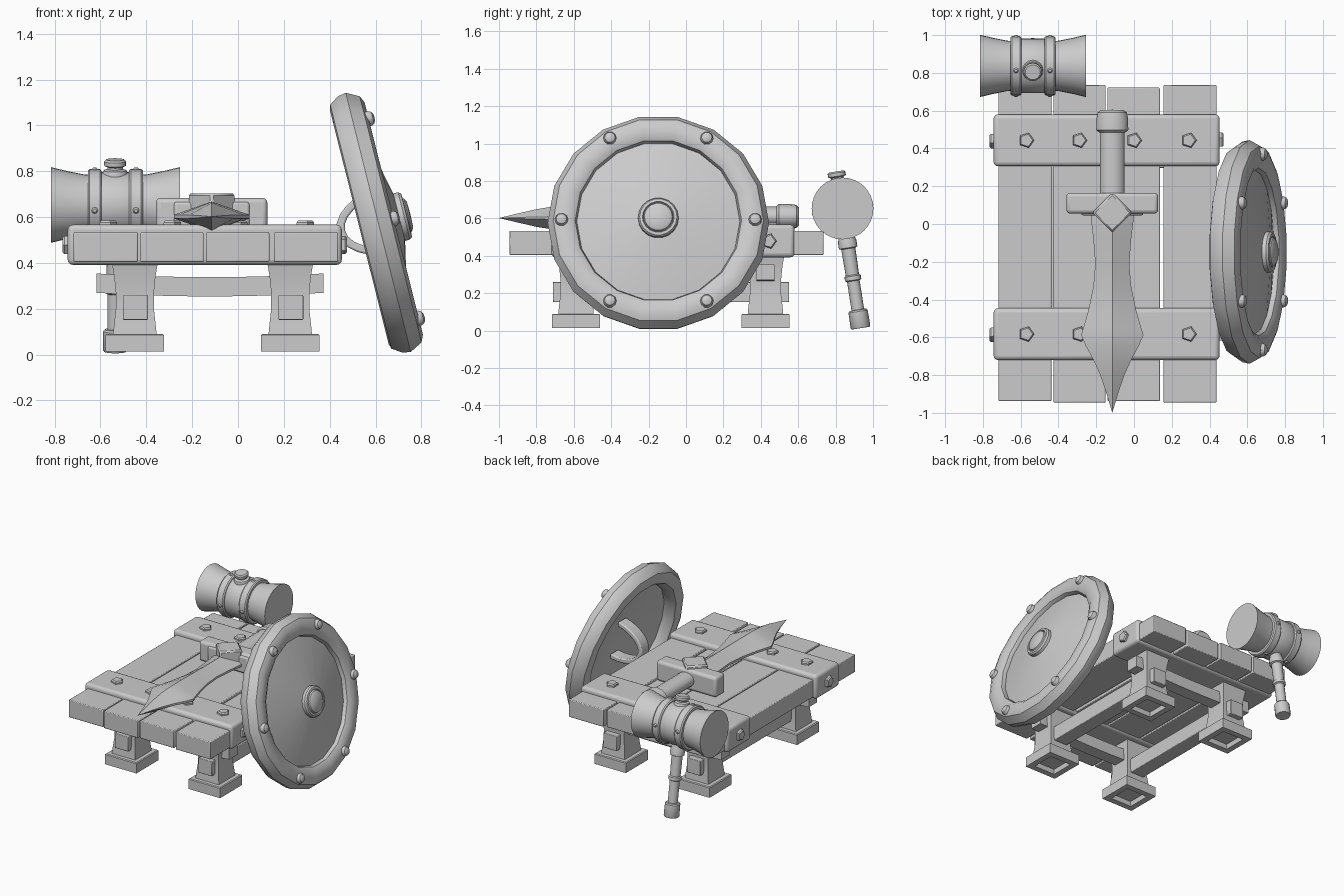
import bpy, bmesh
from math import sin, cos, pi, radians
from mathutils import Matrix, Vector

if "Cube" in bpy.data.objects:
    bpy.data.objects.remove(bpy.data.objects["Cube"])


def finish(name, bm, mat=None, bevel=0, smooth=35, segs=2):
    bmesh.ops.remove_doubles(bm, verts=bm.verts, dist=1e-5)
    bmesh.ops.recalc_face_normals(bm, faces=bm.faces)
    me = bpy.data.meshes.new(name)
    bm.to_mesh(me)
    bm.free()
    ob = bpy.data.objects.new(name, me)
    bpy.context.collection.objects.link(ob)
    if mat:
        ob.matrix_world = mat
    if bevel:
        m = ob.modifiers.new("bevel", 'BEVEL')
        m.width, m.segments = bevel, segs
    bpy.ops.object.select_all(action='DESELECT')
    ob.select_set(True)
    bpy.context.view_layer.objects.active = ob
    if smooth:
        bpy.ops.object.shade_smooth_by_angle(angle=radians(smooth))
    return ob


def loft(name, rings, caps=True, closed=False, **kw):
    bm = bmesh.new()
    vs = [[bm.verts.new(p) for p in r] for r in rings]
    n = len(vs[0])
    pairs = list(zip(vs, vs[1:])) + ([(vs[-1], vs[0])] if closed else [])
    for a, b in pairs:
        for i in range(n):
            bm.faces.new((a[i], a[(i + 1) % n], b[(i + 1) % n], b[i]))
    if caps and not closed:
        bm.faces.new(vs[0])
        bm.faces.new(vs[-1])
    return finish(name, bm, **kw)


def lathe(name, profile, n, mat, closed=False, smooth=35):
    # profile of (radius, height) spun about local z
    rings = [[(max(r, 1e-4) * cos(2 * pi * i / n), max(r, 1e-4) * sin(2 * pi * i / n), z)
              for i in range(n)] for r, z in profile]
    return loft(name, rings, closed=closed, mat=mat, smooth=smooth)


def box(name, x, y, z, bevel=0.008, mat=None, segs=2):
    ring = lambda h: [(x[0], y[0], h), (x[1], y[0], h), (x[1], y[1], h), (x[0], y[1], h)]
    return loft(name, [ring(z[0]), ring(z[1])], bevel=bevel, mat=mat, segs=segs)


def frame(origin, direction):
    q = Vector(direction).to_track_quat('Z', 'Y')
    return Matrix.Translation(origin) @ q.to_matrix().to_4x4()


# table planks
for i, (x0, x1, y0, y1) in enumerate([(-.717, -.437, -.937, .735), (-.426, -.15, -.945, .735),
                                      (-.14, .137, -.937, .722), (.156, .437, -.945, .735)]):
    box(f"plank_{i}", (x0, x1), (y0, y1), (.405, .533), .005)

LEG_X, LEG_Y = (-.45, .228), (-.588, .425)

# straps round the planks with five-sided bolts
for j, yc in enumerate((-.583, .443)):
    box(f"strap_{j}", (-.743, .453), (yc - .137, yc + .137), (.392, .567), .022, segs=3)
    for i, x in enumerate((-.57, -.29, .0, .29)):
        lathe(f"top_bolt_{j}_{i}", [(.042, .55), (.042, .577), (.034, .586)], 5,
              Matrix.Translation((x, yc, 0)), smooth=0)
    for s, x in ((-1, -.743), (1, .453)):
        lathe(f"side_bolt_{j}_{s}", [(.042, -.02), (.042, .014), (.034, .022)], 5,
              frame((x, yc, .478), (s, 0, 0)), smooth=0)

# legs, hollow feet and tenons
for i, x in enumerate(LEG_X):
    for j, y in enumerate(LEG_Y):
        sq = lambda h, z: [(x - h, y - h, z), (x + h, y - h, z), (x + h, y + h, z), (x - h, y + h, z)]
        loft(f"leg_{i}_{j}", [sq(h, z) for h, z in
                              ((.098, .05), (.092, .12), (.083, .2), (.083, .27), (.09, .34), (.1, .4))])
        loft(f"foot_{i}_{j}", [sq(h, z) for h, z in
                               ((.085, .014), (.128, .014), (.128, .085), (.122, .09), (.08, .09))], closed=True)
    # side stretcher running front to back
    box(f"side_stretcher_{i}", (x - .052, x + .057), (-.712, .552), (.152, .26), .004)

# sagging cross stretchers
for j, y in enumerate(LEG_Y):
    rings = []
    for k in range(9):
        t = k / 4 - 1
        z = .296 + .016 * t * t
        rings.append([(-.122 + .495 * t, y + a * .047, z + b * .042)
                      for a, b in ((-1, -1), (1, -1), (1, 1), (-1, 1))])
    loft(f"cross_stretcher_{j}", rings)

# sword blade: ridged cross-section along y
SX, SZ = -.115, .602
blade = [(.1, .118, .064), (.02, .112, .064), (-.08, .1, .064), (-.21, .09, .064), (-.33, .1, .065),
         (-.45, .125, .066), (-.54, .15, .066), (-.587, .165, .066), (-.64, .143, .065),
         (-.72, .1, .06), (-.8, .064, .047), (-.9, .03, .024), (-.997, .001, .001)]
loft("sword_blade", [[(SX + a * w, y, SZ + b * h) for a, b in
                      ((-1, -.12), (0, -1), (1, -.12), (1, .12), (0, 1), (-1, .12))] for y, w, h in blade],
     smooth=25)
box("sword_guard", (SX - .243, SX + .243), (.055, .165), (.535, .683), .02, segs=3)
box("sword_guard_front", (SX - .165, SX + .165), (.045, .12), (.545, .667), .012)
box("sword_gem", (-.075, .075), (-.075, .075), (-.1, 0), .01,
    Matrix.Translation((SX, .06, .704)) @ Matrix.Rotation(pi / 4, 4, 'Z'), segs=1)
flat = Matrix.Translation((SX, 0, SZ + .008)) @ Matrix.Rotation(-pi / 2, 4, 'X') @ Matrix.Diagonal((1, .8, 1, 1))
lathe("sword_grip", [(.066, .13), (.066, .51)], 16, flat)
lathe("sword_pommel", [(.07, .485), (.085, .497), (.083, .56), (.077, .59), (.06, .603), (0, .605)], 16, flat)

# hammer head
HC = Vector((-.535, .837, .653))
head = frame(HC, (1, 0, 0))
lathe("hammer_head", [(0, -.281), (.165, -.281), (.148, -.21), (.134, -.14), (.13, -.1), (.144, -.07), (.144, .07),
                      (.13, .1), (.134, .14), (.148, .21), (.165, .281), (0, .281)], 32, head, smooth=30)
tilt = Vector((0, -.154, .988))
for s in (-1, 1):
    a, b = sorted((s * .06, s * .12))
    lathe(f"hammer_band_{s}", [(.12, a), (.15, a), (.157, a + .008), (.157, b - .008), (.15, b), (.12, b)],
          32, head, closed=True)
    for k in range(4):
        d = Matrix.Rotation(k * pi / 2, 3, 'X') @ tilt
        lathe(f"band_rivet_{s}_{k}", [(.014, .14), (.014, .158), (.008, .165), (0, .166)], 8,
              frame(HC + Vector((s * .09, 0, 0)), d))
# hammer handle with end cap, grip ring and top knob
lathe("hammer_handle", [(0, 0), (.048, 0), (.053, .008), (.052, .09), (.046, .098), (.034, .1), (.034, .255),
                        (.044, .26), (.044, .282), (.036, .288), (.038, .43), (.05, .435), (.05, .47), (.04, .5),
                        (.04, .77), (.055, .77), (.055, .79), (.05, .8), (.034, .806), (.034, .815),
                        (.048, .822), (.048, .84), (.04, .848), (0, .848)], 16,
      frame((-.536, .934, .013), tilt))

# round shield leaning on the table
a = radians(14.1)
SH = Matrix(((0, -sin(a), cos(a), .6), (1, 0, 0, -.148), (0, cos(a), sin(a), .574), (0, 0, 0, 1)))
lathe("shield_rim", [(.435, .035), (.445, .062), (.475, .08), (.53, .082), (.562, .068), (.592, .012), (.585, -.025),
                     (.557, -.066), (.535, -.073), (.475, -.066), (.445, -.03)], 18, SH, closed=True)
lathe("shield_face", [(0, .112), (.1, .108), (.445, .035), (.445, .005), (.1, .075), (0, .08)], 18, SH)
lathe("shield_boss", [(.108, .09), (.108, .128), (.1, .139), (.085, .141), (.08, .132), (.075, .145),
                      (.06, .155), (0, .157)], 18, SH)
for k in range(6):
    t = k * pi / 3
    lathe(f"rim_rivet_{k}", [(.035, .06), (.035, .086), (.028, .1), (.014, .107), (0, .108)], 10,
          SH @ Matrix.Translation((.518 * cos(t), .518 * sin(t), 0)))
# curved hand strap behind the shield
rings = []
for k in range(13):
    t = pi * k / 12
    rings.append([(w, (.13 + o) * cos(t), .06 - (.215 + o) * sin(t))
                  for w, o in ((-.045, -.018), (.045, -.018), (.045, .018), (-.045, .018))])
loft("shield_hand_strap", rings, mat=SH, bevel=.008)
